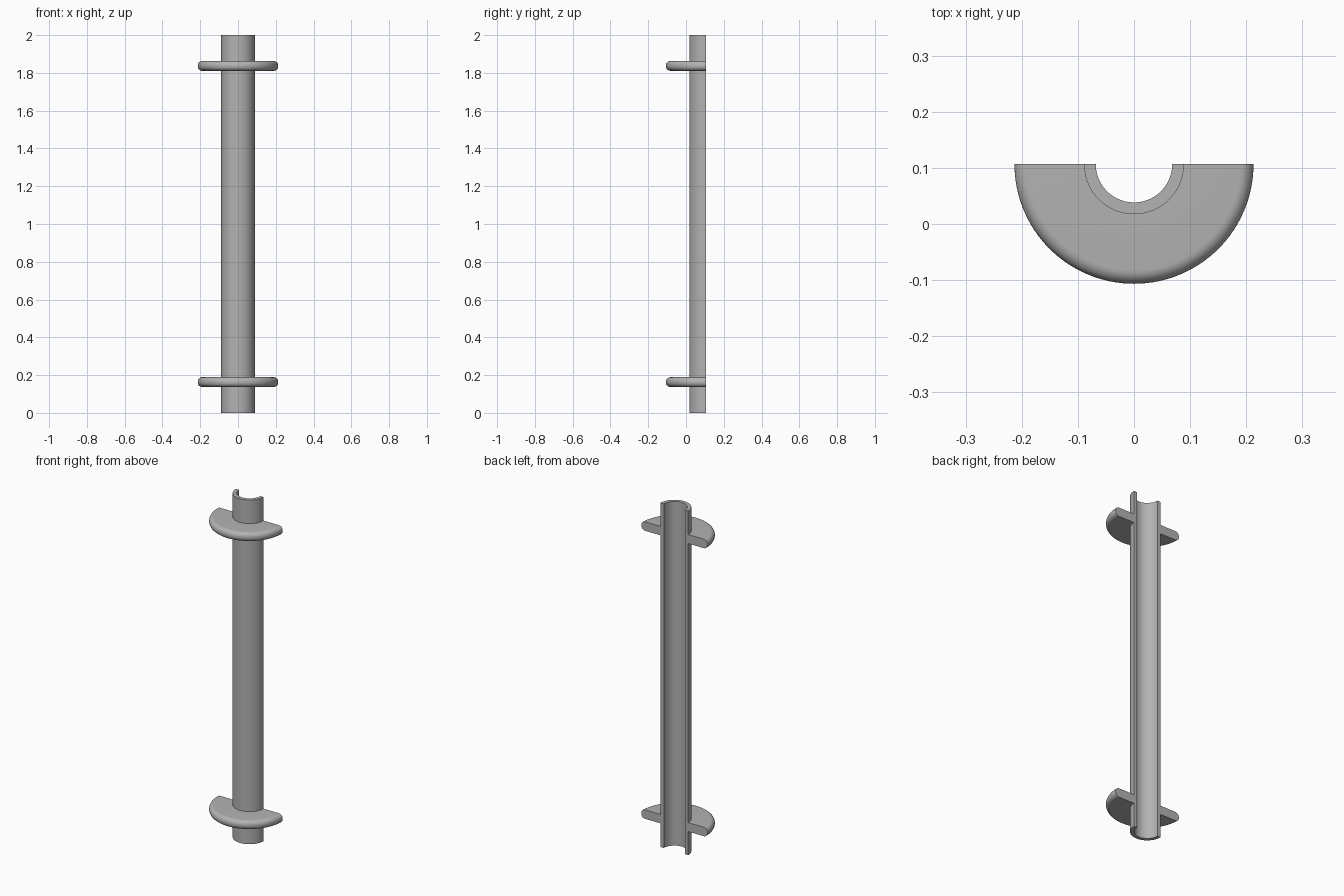
import bpy
import bmesh
from math import pi, sin, cos, radians

cube = bpy.data.objects.get("Cube")
if cube:
    bpy.data.objects.remove(cube, do_unlink=True)

AXIS_Y = 0.1065          # the cut plane holds the axis of revolution
HEIGHT = 2.0
BORE, TUBE, RIM = 0.068, 0.089, 0.213
HALF_THICK, ROUND = 0.026, 0.024
STEPS = 64

grey = bpy.data.materials.new("plain_grey")
grey.use_nodes = True
colour = (0.45, 0.45, 0.45, 1)
grey.diffuse_color = colour
grey.node_tree.nodes["Principled BSDF"].inputs["Base Color"].default_value = colour


def half_revolve(name, profile):
    """Sweep a closed (radius, height) profile half a turn around the front."""
    bm = bmesh.new()
    rings = []
    for i in range(STEPS + 1):
        a = pi + pi * i / STEPS
        rings.append([bm.verts.new((r * cos(a), AXIS_Y + r * sin(a), z))
                      for r, z in profile])
    n = len(profile)
    for a, b in zip(rings, rings[1:]):
        for j in range(n):
            k = (j + 1) % n
            bm.faces.new((a[j], b[j], b[k], a[k]))
    # Flat cut ends
    bm.faces.new(rings[0])
    bm.faces.new(rings[-1])
    bmesh.ops.recalc_face_normals(bm, faces=bm.faces)
    mesh = bpy.data.meshes.new(name)
    bm.to_mesh(mesh)
    bm.free()
    mesh.materials.append(grey)
    obj = bpy.data.objects.new(name, mesh)
    bpy.context.collection.objects.link(obj)
    bpy.ops.object.select_all(action="DESELECT")
    obj.select_set(True)
    bpy.context.view_layer.objects.active = obj
    bpy.ops.object.shade_smooth_by_angle(angle=radians(30))
    return obj


# Half tube
half_revolve("half_tube", [(BORE, 0), (TUBE, 0), (TUBE, HEIGHT), (BORE, HEIGHT)])


# Flanges with rounded rims
def flange_profile(z):
    points = [(TUBE, z + HALF_THICK), (TUBE, z - HALF_THICK)]
    for side in (-1, 1):
        for i in range(9):
            t = pi / 2 * (i / 8 - (side < 0))
            points.append((RIM - ROUND + ROUND * cos(t),
                           z + side * (HALF_THICK - ROUND) + ROUND * sin(t)))
    return points


for name, z in (("lower_flange", 0.163), ("upper_flange", HEIGHT - 0.163)):
    half_revolve(name, flange_profile(z))
